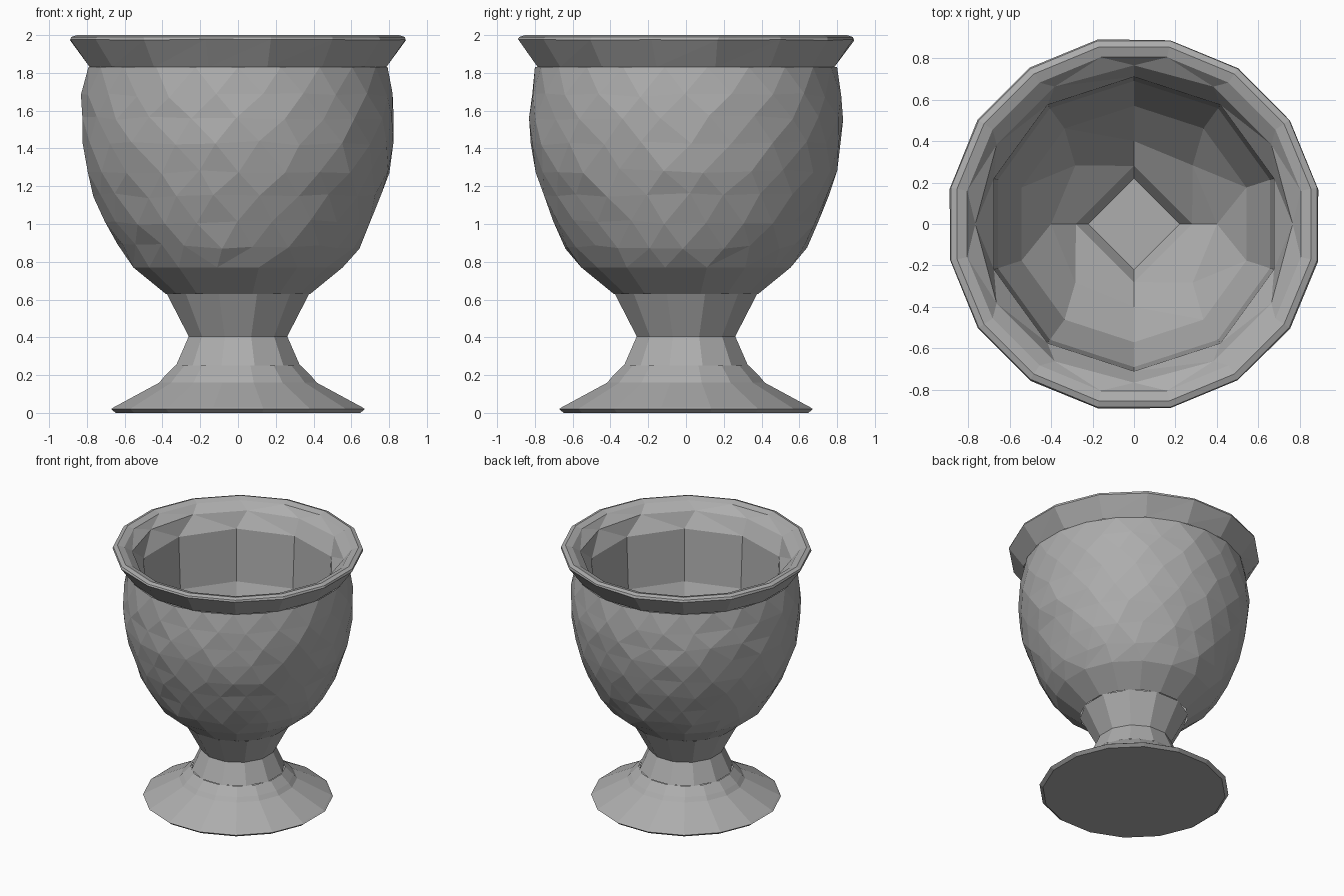
import bpy, bmesh, math, random

random.seed(4)
cube = bpy.data.objects.get("Cube")
if cube:
    bpy.data.objects.remove(cube)

stone = bpy.data.materials.new("grey stone")
stone.use_nodes = True
stone.diffuse_color = (0.42, 0.42, 0.42, 1)
stone.node_tree.nodes["Principled BSDF"].inputs["Base Color"].default_value = (0.42, 0.42, 0.42, 1)


def ring(bm, radius, z, sides, turn=0.0, wobble=0.0):
    """Closed loop of edges; the flats sit on the axes when turn is 0.5."""
    verts = []
    for i in range(sides):
        a = math.tau * (i + turn) / sides + random.uniform(-wobble, wobble) * 4
        r = radius * (1 + random.uniform(-wobble, wobble))
        lift = random.uniform(-wobble, wobble) * 1.5
        verts.append(bm.verts.new((r * math.cos(a), r * math.sin(a), z + lift)))
    return verts


def skin(bm, lower, upper):
    """Join two rings, whose side counts may differ, by walking round both."""
    n, m = len(lower), len(upper)

    def angles(vs):
        first = math.atan2(vs[0].co.y, vs[0].co.x)
        return [first + math.tau * k / len(vs) for k in range(len(vs) + 1)]
    la, ua = angles(lower), angles(upper)
    i = j = 0
    while i < n or j < m:
        a, b = lower[i % n], upper[j % m]
        if i < n and j < m and abs(la[i + 1] - ua[j + 1]) < 0.01:
            bm.faces.new((a, lower[(i + 1) % n], upper[(j + 1) % m], b))
            i, j = i + 1, j + 1
        elif j == m or (i < n and la[i + 1] < ua[j + 1]):
            bm.faces.new((a, lower[(i + 1) % n], b))
            i += 1
        else:
            bm.faces.new((a, upper[(j + 1) % m], b))
            j += 1


def lathe(name, rows, cap_start=False, cap_end=False):
    """Each row is radius, height, sides, turn, wobble."""
    bm = bmesh.new()
    rings = [ring(bm, *row) for row in rows]
    for lower, upper in zip(rings, rings[1:]):
        skin(bm, lower, upper)
    if cap_start:
        bm.faces.new(rings[0][::-1])
    if cap_end:
        bm.faces.new(rings[-1])
    mesh = bpy.data.meshes.new(name)
    bm.to_mesh(mesh)
    bm.free()
    mesh.materials.append(stone)
    obj = bpy.data.objects.new(name, mesh)
    bpy.context.collection.objects.link(obj)
    return obj


# Spreading foot with a small stepped collar
lathe("foot", [(r, z, 16, 0.5, 0) for r, z in
               [(0.66, 0), (0.685, 0.02), (0.67, 0.03), (0.425, 0.16),
                (0.40, 0.19), (0.34, 0.25)]], cap_start=True)

# Waisted stem
lathe("stem", [(r, z, 12, 0.5, 0) for r, z in
               [(0.34, 0.25), (0.27, 0.405), (0.39, 0.63)]])

# Hammered bowl, rows staggered so the facets form irregular triangles
bowl_rows = [(0.39, 0.63, 16, 0.5, 0), (0.565, 0.77, 16, 0.5, 0)]
outline = [(0.64, 0.88), (0.705, 1.01), (0.76, 1.15), (0.80, 1.28),
           (0.825, 1.43), (0.83, 1.56), (0.825, 1.68)]
for k, (r, z) in enumerate(outline):
    bowl_rows.append((r, z, 22, 0.5 * (k % 2), 0.009))
bowl_rows.append((0.80, 1.83, 22, 0.5, 0))
lathe("bowl_outside", bowl_rows)

# Flared lip rolling over into the mouth
lathe("rim", [(0.80, 1.83, 16, 0.5, 0), (0.905, 1.975, 16, 0.5, 0.003),
              (0.90, 1.99, 16, 0.5, 0), (0.87, 2.0, 16, 0.5, 0),
              (0.82, 1.985, 16, 0.5, 0), (0.765, 1.93, 12, 0, 0),
              (0.71, 1.81, 10, 0.5, 0)])

# Coarse carved cavity, fewer sides towards the square floor
lathe("bowl_inside", [(0.71, 1.81, 10, 0.5, 0), (0.69, 1.4, 10, 0.5, 0),
                      (0.57, 1.1, 10, 0.5, 0), (0.40, 0.9, 8, 0, 0),
                      (0.28, 0.78, 4, 0, 0), (0.22, 0.70, 4, 0, 0)],
      cap_end=True)

# Inside and lip wind inwards where the profile runs down
for name in ("foot", "stem", "bowl_outside", "rim", "bowl_inside"):
    bpy.data.objects[name].data.update()
